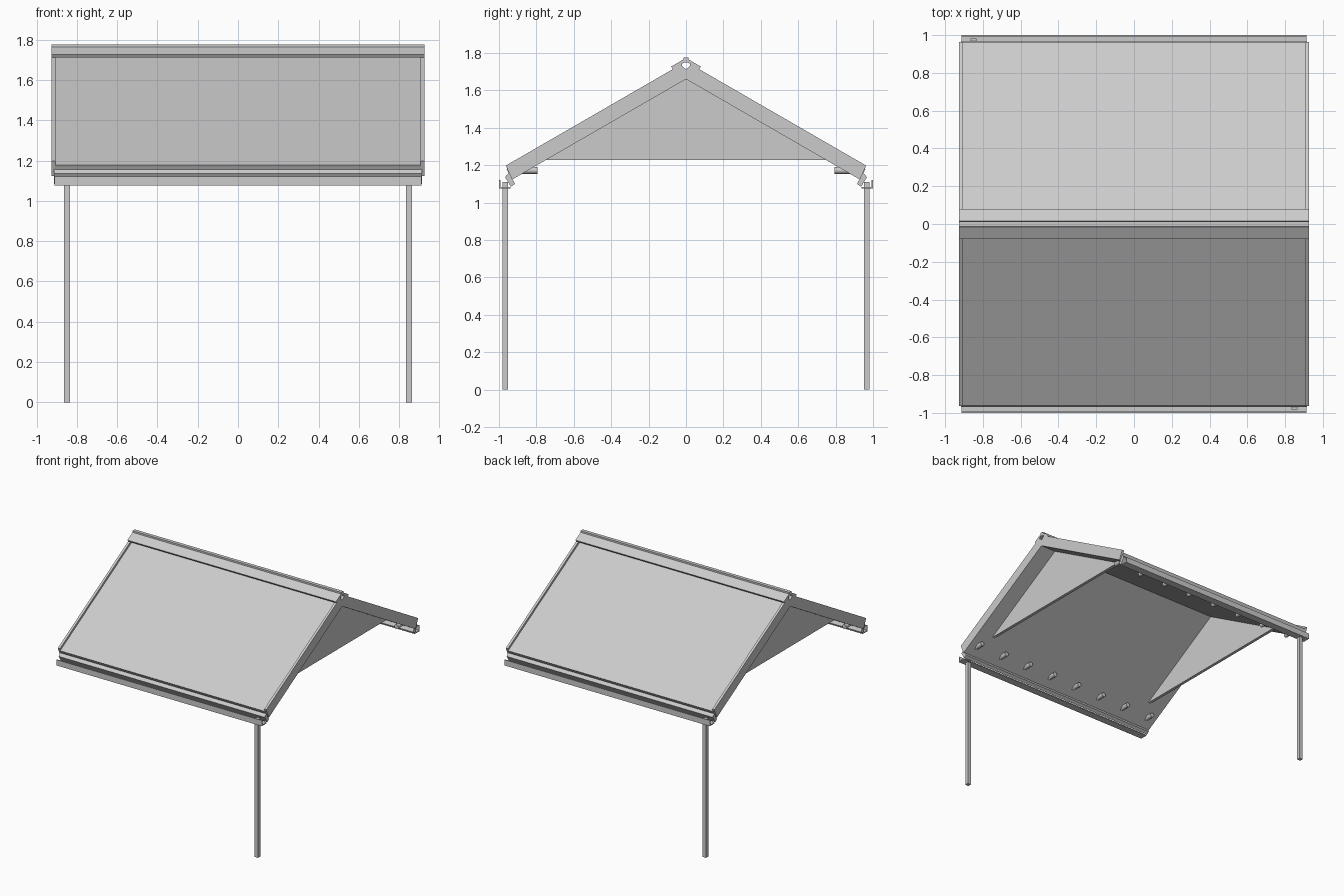
import bpy, bmesh, math
from mathutils import Vector

if "Cube" in bpy.data.objects:
    bpy.data.objects.remove(bpy.data.objects["Cube"])

SLOPE = math.tan(math.radians(30))

grey = bpy.data.materials.new("plain grey")
grey.diffuse_color = (0.6, 0.6, 0.6, 1)
grey.use_nodes = True
grey.node_tree.nodes["Principled BSDF"].inputs["Base Color"].default_value = grey.diffuse_color


def finish(name, bm):
    bmesh.ops.recalc_face_normals(bm, faces=bm.faces)
    me = bpy.data.meshes.new(name)
    bm.to_mesh(me)
    bm.free()
    me.materials.append(grey)
    ob = bpy.data.objects.new(name, me)
    bpy.context.collection.objects.link(ob)
    return ob


def extrude(name, profile, x0, x1, side=1):
    """Solid from a (y, z) outline, run along x; side=-1 mirrors it to the front."""
    bm = bmesh.new()
    vs = [bm.verts.new((x0, side * y, z)) for y, z in profile]
    face = bm.faces.new(vs)
    new = bmesh.ops.extrude_face_region(bm, geom=[face])["geom"]
    bmesh.ops.translate(bm, vec=Vector((x1 - x0, 0, 0)),
                        verts=[v for v in new if isinstance(v, bmesh.types.BMVert)])
    return finish(name, bm)


def rect(y0, y1, z0, z1):
    return [(y0, z0), (y1, z0), (y1, z1), (y0, z1)]


def on_slope(y, z_ridge):
    return (y, z_ridge - SLOPE * y)


for side, tag in ((-1, "front"), (1, "back")):
    # roof slope: core, covering sheet, and raised end boards
    extrude(tag + "_roof_core",
            [(0, 1.66), (0, 1.712), on_slope(0.018, 1.72), on_slope(0.955, 1.72),
             on_slope(0.93, 1.66)], -0.91, 0.91, side)
    extrude(tag + "_roof_sheet",
            [on_slope(0.022, 1.717), on_slope(0.022, 1.734), on_slope(0.96, 1.734),
             on_slope(0.952, 1.717)], -0.91, 0.91, side)
    for x in (-1, 1):
        extrude(tag + "_end_board",
                [(0, 1.66), (0, 1.712), (0.022, 1.732), on_slope(0.022, 1.754),
                 on_slope(0.963, 1.754), on_slope(0.93, 1.66)],
                x * 0.907, x * 0.926, side)
    # ridge flap
    extrude(tag + "_ridge_flap",
            [on_slope(0.008, 1.754), on_slope(0.015, 1.773), on_slope(0.08, 1.773),
             on_slope(0.071, 1.754)], -0.926, 0.926, side)
    # eave strip square to the slope
    extrude(tag + "_eave_strip",
            [(0.946, 1.16), (0.968, 1.136), (0.936, 1.085), (0.914, 1.10)],
            -0.915, 0.915, side)
    # L-shaped gutter
    extrude(tag + "_gutter",
            [(0.938, 1.076), (1.0, 1.076), (1.0, 1.122), (0.993, 1.122),
             (0.993, 1.083), (0.938, 1.083)], -0.912, 0.912, side)
    # row of eave pegs under the slope
    bm = bmesh.new()
    for i in range(8):
        g = bmesh.ops.create_cone(bm, cap_ends=True, segments=16, radius1=0.018,
                                  radius2=0.018, depth=0.12)["verts"]
        for v in g:
            x, y, z = v.co
            v.co = (x - 0.85 + i * 1.7 / 7, side * (0.855 + z), 1.172 + y)
    peg = finish(tag + "_eave_pegs", bm)
    for p in peg.data.polygons:
        p.use_smooth = len(p.vertices) == 4
    # one post per eave, at opposite corners
    extrude(tag + "_post", rect(0.952, 0.982, 0, 1.11),
            -side * 0.85 - 0.015, -side * 0.85 + 0.015, side)

# ridge bar
extrude("ridge_bar", rect(-0.014, 0.014, 1.748, 1.777), -0.926, 0.926)

# inset triangular gables
for x, tag in ((-0.78, "left"), (0.78, "right")):
    extrude(tag + "_gable", [(-0.75, 1.228), (0.75, 1.228), (0, 1.661)],
            x - 0.012, x + 0.012)
